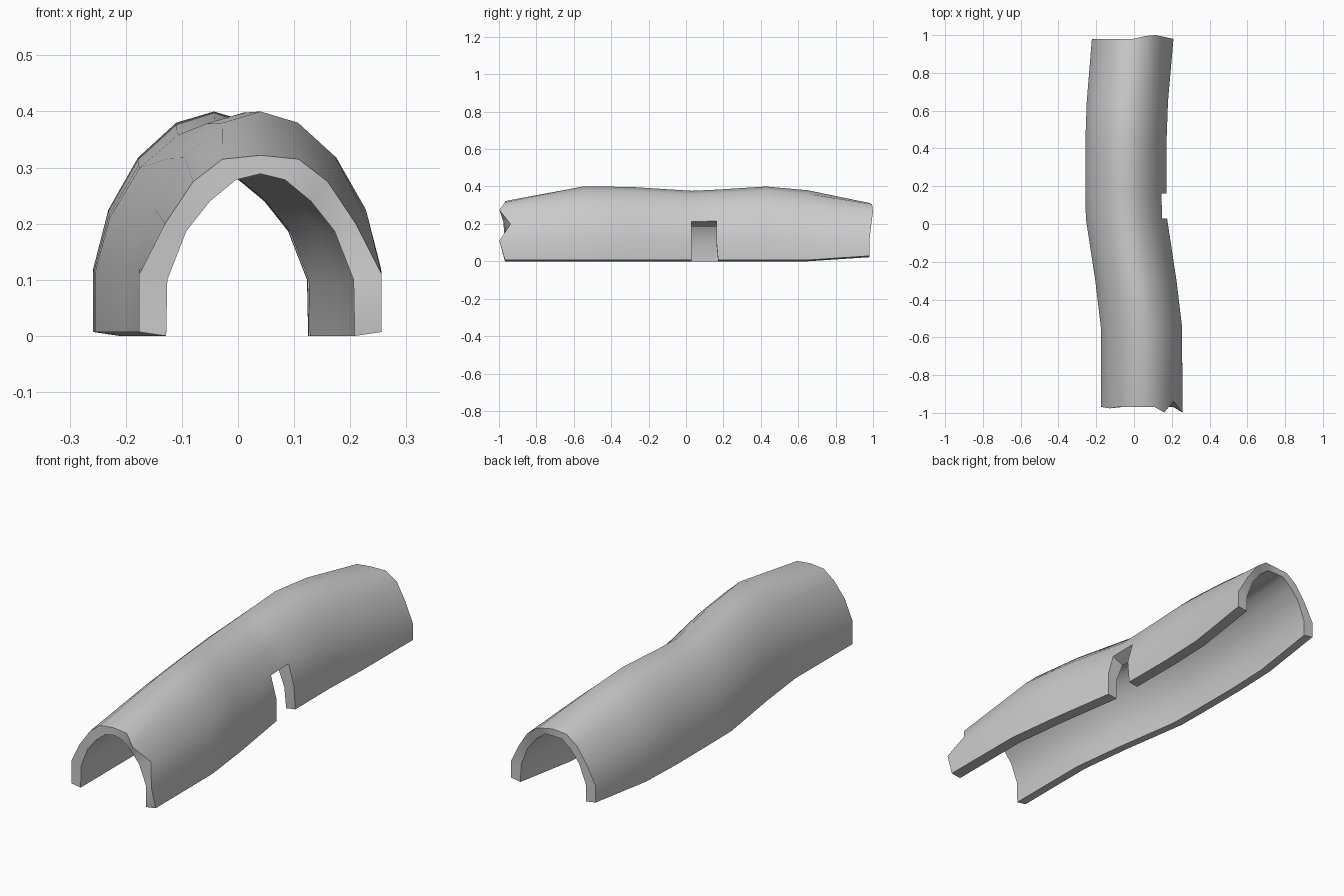
import bpy, bmesh, math

if "Cube" in bpy.data.objects:
    bpy.data.objects.remove(bpy.data.objects["Cube"])

# Half profiles (half width, height), from foot to crown
MID = [(.215, .007), (.215, .12), (.188, .225), (.135, .318), (.067, .38), (0, .40)]
END = [(.216, .007), (.216, .11), (.17, .2), (.12, .275), (.068, .315), (0, .322)]
INNER = [(.168, 0), (.166, .1), (.132, .187), (.09, .24), (.044, .278), (0, .29)]

# Stations along the length: y, centre x, crown height
STATIONS = [(-.968, .040, .322), (-.55, .040, .40), (-.30, .010, .398),
            (.03, -.040, .377), (.162, -.042, .383), (.43, -.043, .40),
            (.65, -.035, .38), (.98, -.007, .312)]

# Broken ends: y offsets by profile index, index 0 is the +x foot
FRONT_JAG = {1: -.03, 2: .03, 3: -.03, 8: -.008}
BACK_JAG = {2: .01, 3: .02, 4: .015}
NOTCH = {(3, 0), (3, 1)}


def full(half):
    return half + [(-x, z) for x, z in reversed(half[:-1])]


bm = bmesh.new()
outer, inner = [], []
last = len(STATIONS) - 1
for i, (y, cx, top) in enumerate(STATIONS):
    prof = END if i in (0, last) else MID
    jag = FRONT_JAG if i == 0 else BACK_JAG if i == last else {}
    ro, ri = [], []
    for j, ((x, z), (xi, zi)) in enumerate(zip(full(prof), full(INNER))):
        z = z if z < .01 else z * top / prof[-1][1]
        foot = .022 if i == last and z < .01 else 0
        ro.append(bm.verts.new((cx + x, y + jag.get(j, 0), z + foot)))
        ri.append(bm.verts.new((cx + xi, y, min(zi, top - .033) + foot)))
    outer.append(ro)
    inner.append(ri)

# Flared foot of the side opening
for ring in (outer, inner):
    ring[4][0].co.y += .01

# Outer and inner skins, leaving out the side opening
pair = {}
for ro, ri in zip(outer, inner):
    pair.update(zip(ro, ri))
skin = []
for i in range(last):
    for j in range(10):
        if (i, j) not in NOTCH:
            skin.append([outer[i][j], outer[i + 1][j], outer[i + 1][j + 1], outer[i][j + 1]])
for q in skin:
    bm.faces.new(q)
rim = [tuple(e.verts) for e in bm.edges if e.is_boundary]
for q in skin:
    bm.faces.new([pair[v] for v in reversed(q)])

# Walls joining the skins around every rim
for a, b in rim:
    bm.faces.new([a, b, pair[b], pair[a]])
bmesh.ops.delete(bm, geom=[v for v in bm.verts if not v.link_faces], context='VERTS')
bmesh.ops.recalc_face_normals(bm, faces=bm.faces)

mesh = bpy.data.meshes.new("hollow_log")
bm.to_mesh(mesh)
bm.free()
log = bpy.data.objects.new("hollow_log", mesh)
bpy.context.collection.objects.link(log)
bpy.context.view_layer.objects.active = log
log.select_set(True)
bpy.ops.object.shade_smooth_by_angle(angle=math.radians(40))
